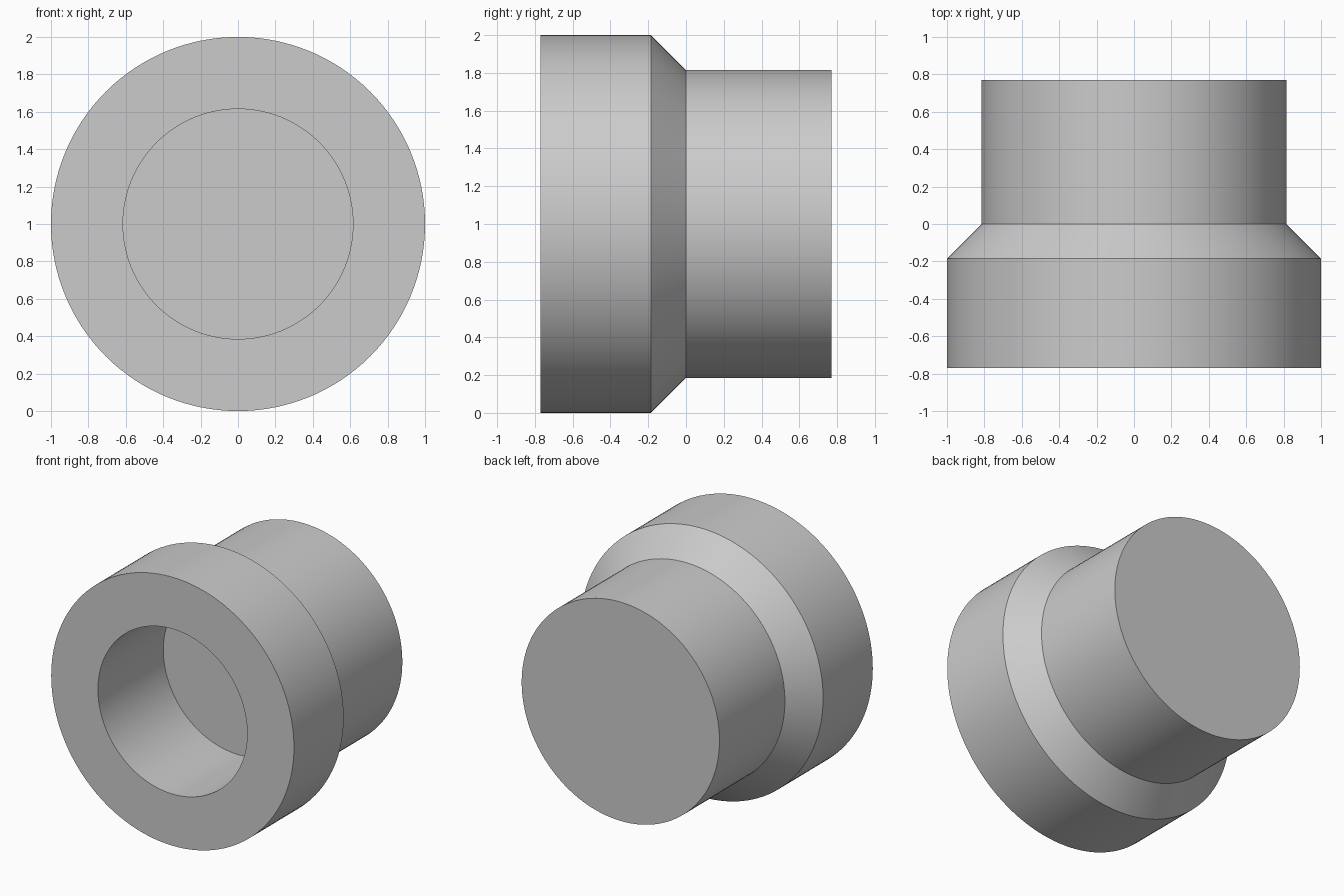
import bpy
import bmesh
import math
from mathutils import Matrix, Vector

SEGMENTS = 128
RADIUS = 1.0          # flange
NECK = 0.815          # rear neck
BORE = 0.615          # blind hole
HALF = 0.77           # half the length along y

cube = bpy.data.objects.get("Cube")
if cube:
    bpy.data.objects.remove(cube, do_unlink=True)

# Plain grey material
grey = bpy.data.materials.new("light grey")
grey.use_nodes = True
colour = (0.6, 0.6, 0.6, 1)
grey.diffuse_color = colour
grey.node_tree.nodes["Principled BSDF"].inputs["Base Color"].default_value = colour


def lathe(name, profile):
    """Turn a (radius, y) profile about the y axis and cap both ends."""
    bm = bmesh.new()
    rings = []
    for radius, y in profile:
        ring = bmesh.ops.create_circle(
            bm, segments=SEGMENTS, radius=radius,
            matrix=Matrix.Translation((0, y, 0)) @ Matrix.Rotation(math.pi / 2, 4, "X"))
        rings.append(ring["verts"])
    for a, b in zip(rings, rings[1:]):
        for i in range(SEGMENTS):
            j = (i + 1) % SEGMENTS
            bm.faces.new((a[i], a[j], b[j], b[i]))
    bm.faces.new(rings[0])
    bm.faces.new(rings[-1])
    bmesh.ops.recalc_face_normals(bm, faces=bm.faces)
    bmesh.ops.translate(bm, verts=bm.verts, vec=Vector((0, 0, RADIUS)))
    mesh = bpy.data.meshes.new(name)
    bm.to_mesh(mesh)
    bm.free()
    mesh.materials.append(grey)
    obj = bpy.data.objects.new(name, mesh)
    bpy.context.collection.objects.link(obj)
    return obj


# Bore floor, bore wall, front face, flange, chamfer, neck, back face
body = lathe("stepped_bushing", [
    (BORE, 0), (BORE, -HALF),
    (RADIUS, -HALF), (RADIUS, -0.185),
    (NECK, 0), (NECK, HALF),
])

bpy.ops.object.select_all(action="DESELECT")
body.select_set(True)
bpy.context.view_layer.objects.active = body
bpy.ops.object.shade_smooth_by_angle(angle=math.radians(30))
